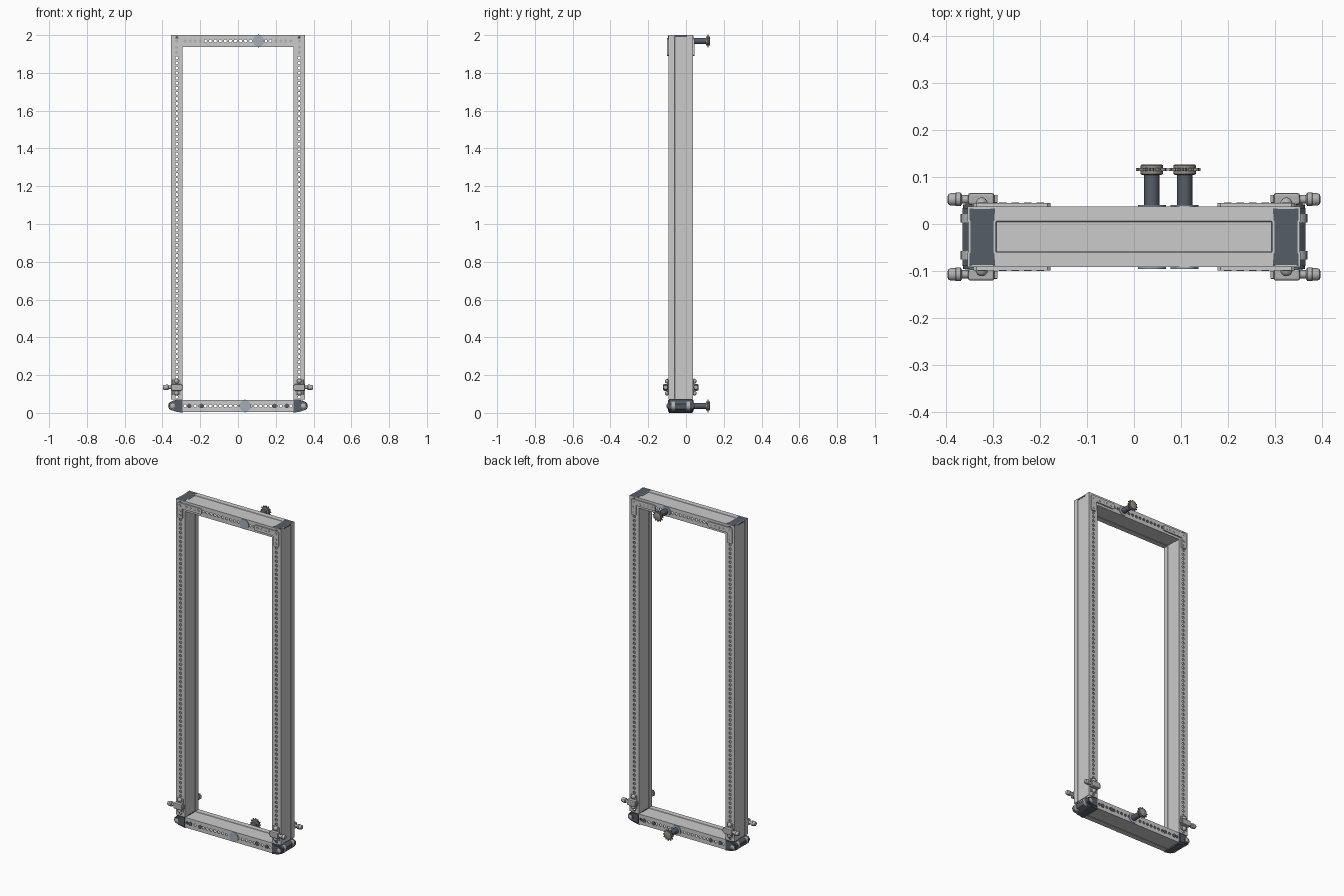
import bpy, bmesh, math
from mathutils import Matrix, Vector

if "Cube" in bpy.data.objects:
    bpy.data.objects.remove(bpy.data.objects["Cube"])

YC = -0.0275           # middle of the frame depth
W, D = 0.062, 0.129    # tube section


def mat(name, col):
    m = bpy.data.materials.new(name)
    m.diffuse_color = (*col, 1)
    m.use_nodes = True
    m.node_tree.nodes["Principled BSDF"].inputs["Base Color"].default_value = m.diffuse_color
    return m


DARK = mat("dark_plastic", (0.09, 0.11, 0.135))
BRONZE = mat("bronze", (0.30, 0.27, 0.24))
STEEL = mat("steel", (0.45, 0.45, 0.45))
BLUE = mat("bearing_blue", (0.36, 0.42, 0.48))


def finish(name, bm, m=None, smooth=False):
    me = bpy.data.meshes.new(name)
    bm.to_mesh(me)
    bm.free()
    ob = bpy.data.objects.new(name, me)
    bpy.context.collection.objects.link(ob)
    if m:
        me.materials.append(m)
    if smooth:
        bpy.context.view_layer.objects.active = ob
        ob.select_set(True)
        bpy.ops.object.shade_smooth_by_angle(angle=math.radians(35))
        ob.select_set(False)
    return ob


def box(name, x0, x1, y0, y1, z0, z1, m=None, bev=0.0):
    bm = bmesh.new()
    bmesh.ops.create_cube(bm, size=1)
    bmesh.ops.scale(bm, vec=(abs(x1 - x0), y1 - y0, z1 - z0), verts=bm.verts)
    bmesh.ops.translate(bm, vec=((x0 + x1) / 2, (y0 + y1) / 2, (z0 + z1) / 2), verts=bm.verts)
    if bev:
        bmesh.ops.bevel(bm, geom=bm.edges[:], offset=bev, segments=2, affect='EDGES', profile=0.5)
    return finish(name, bm, m)


def prism(name, pts, y0, y1, m=None, smooth=False):
    """Outline in (x, z) extruded along y."""
    bm = bmesh.new()
    f = bm.faces.new([bm.verts.new((x, y0, z)) for x, z in pts])
    r = bmesh.ops.extrude_face_region(bm, geom=[f])
    vs = [v for v in r['geom'] if isinstance(v, bmesh.types.BMVert)]
    bmesh.ops.translate(bm, vec=(0, y1 - y0, 0), verts=vs)
    bmesh.ops.recalc_face_normals(bm, faces=bm.faces)
    return finish(name, bm, m, smooth)


def lathe(name, prof, origin, axis, m=None, n=20):
    """Turned part: prof = (distance along axis, radius)."""
    bm = bmesh.new()
    rings = [[bm.verts.new((r * math.cos(2 * math.pi * i / n), r * math.sin(2 * math.pi * i / n), t))
              for i in range(n)] for t, r in prof]
    for a, b in zip(rings, rings[1:]):
        for i in range(n):
            j = (i + 1) % n
            bm.faces.new((a[i], a[j], b[j], b[i]))
    bm.faces.new(rings[0])
    bm.faces.new(rings[-1])
    bmesh.ops.recalc_face_normals(bm, faces=bm.faces)
    rot = Vector((0, 0, 1)).rotation_difference(Vector(axis)).to_matrix().to_4x4()
    bm.transform(Matrix.Translation(origin) @ rot)
    return finish(name, bm, m, True)


def tube(name, length, count, matrix):
    """Rectangular tube, perforated front and back, shallow groove on the sides."""
    bm = bmesh.new()
    p, r, n = length / count, 0.008, 16
    for sy in (-1, 1):
        for k in range(count):
            zc = p * (k + 0.5)
            inner, outer = [], []
            for i in range(n):
                c, s = math.cos(2 * math.pi * i / n), math.sin(2 * math.pi * i / n)
                q = max(abs(c), abs(s))
                inner.append(bm.verts.new((r * c, sy * D / 2, zc + r * s)))
                outer.append(bm.verts.new((c / q * W / 2, sy * D / 2, zc + s / q * p / 2)))
            for i in range(n):
                j = (i + 1) % n
                bm.faces.new((inner[i], inner[j], outer[j], outer[i]))
    for sx in (-1, 1):
        prof = [(W / 2, -D / 2), (W / 2, -0.0335), (W / 2 - 0.002, -0.0315),
                (W / 2 - 0.002, 0.0315), (W / 2, 0.0335), (W / 2, D / 2)]
        cols = [[bm.verts.new((sx * x, y, z)) for z in (0, length)] for x, y in prof]
        for a, b in zip(cols, cols[1:]):
            bm.faces.new((a[0], b[0], b[1], a[1]))
    bmesh.ops.remove_doubles(bm, verts=[v for v in bm.verts if abs(v.co.y) > D / 2 - 1e-4], dist=1e-5)
    for f in bm.faces:
        f.normal_update()
        c = f.calc_center_median()
        front = abs(c.y) > D / 2 - 1e-4
        if (f.normal.y * c.y if front else f.normal.x * c.x) < 0:
            f.normal_flip()
    bm.transform(matrix)
    ob = finish(name, bm)
    mod = ob.modifiers.new("wall", 'SOLIDIFY')
    mod.thickness, mod.offset = 0.005, -1


# Frame tubes
for s, side in ((-1, "left"), (1, "right")):
    tube(side + "_upright", 1.93, 72, Matrix.Translation((s * 0.324, YC, 0.07)))
turn = Matrix.Rotation(math.pi / 2, 4, 'Y')
tube("top_beam", 0.586, 22, Matrix.Translation((-0.293, YC, 1.969)) @ turn)
tube("bottom_beam", 0.586, 22, Matrix.Translation((-0.293, YC, 0.037)) @ turn)

for s, side in ((-1, "left"), (1, "right")):
    # Chamfered plug closing the top of the upright
    bm = bmesh.new()
    hx, hy, c = 0.0275, 0.061, 0.013
    oct_ = [(hx, hy - c), (hx - c, hy), (c - hx, hy), (-hx, hy - c),
            (-hx, c - hy), (c - hx, -hy), (hx - c, -hy), (hx, c - hy)]
    lo = [bm.verts.new((s * 0.324 + x, YC + y, 1.97)) for x, y in oct_]
    hi = [bm.verts.new((s * 0.324 + x, YC + y, 2.0)) for x, y in oct_]
    bm.faces.new(lo)
    bm.faces.new(hi)
    for i in range(8):
        j = (i + 1) % 8
        bm.faces.new((lo[i], lo[j], hi[j], hi[i]))
    bmesh.ops.recalc_face_normals(bm, faces=bm.faces)
    finish(side + "_top_plug", bm, DARK)
    box(side + "_top_plug_rim", s * 0.324 - 0.03, s * 0.324 + 0.03, YC - 0.063, YC + 0.063, 1.99, 1.997, DARK)

    # Dark hinge block under the upright
    prism(side + "_hinge_block",
          [(s * x, z) for x, z in ((0.293, 0.0), (0.335, 0.008), (0.362, 0.02), (0.366, 0.048),
                                   (0.35, 0.062), (0.325, 0.07), (0.293, 0.07))],
          YC - 0.062, YC + 0.062, DARK)
    # Hinge barrel with collars
    prof = [(-0.069, 0.010), (-0.069, 0.0185), (0.069, 0.0185), (0.069, 0.010)]
    lathe(side + "_hinge_barrel", prof, (s * 0.346, YC, 0.037), (0, 1, 0), DARK)
    for y in (-0.067, 0.012):
        lathe(side + "_hinge_collar", [(-0.009, 0.024), (0.009, 0.024)], (s * 0.346, y, 0.037), (0, 1, 0), STEEL)

    for d, face in ((-1, "front"), (1, "back")):
        fy = YC + d * D / 2

        def ys(a, b):
            return sorted((fy + d * a, fy + d * b))

        # L-shaped corner gusset and its bolts
        prism(f"{side}_{face}_gusset",
              [(s * x, z) for x, z in ((0.342, 1.895), (0.342, 1.98), (0.336, 1.986), (0.184, 1.986), (0.178, 1.98),
                                       (0.178, 1.958), (0.184, 1.952), (0.308, 1.952), (0.308, 1.895),
                                       (0.313, 1.89), (0.337, 1.89))],
              *ys(0, 0.0075))
        for x, z in ((0.2, 1.969), (0.227, 1.969), (0.253, 1.969), (0.28, 1.969), (0.325, 1.969),
                     (0.325, 1.936), (0.325, 1.908)):
            lathe(f"{side}_{face}_gusset_bolt", [(0, 0.008), (0.0085, 0.008)],
                  (s * x, fy, z), (0, d, 0), STEEL, 12)
        # Hinge face plate
        prism(f"{side}_{face}_hinge_plate",
              [(s * x, z) for x, z in ((0.296, 0.012), (0.35, 0.018), (0.362, 0.03), (0.362, 0.045),
                                       (0.345, 0.056), (0.325, 0.064), (0.296, 0.064))],
              *ys(-0.004, 0.004), DARK)
        lathe(f"{side}_{face}_hinge_bolt", [(0, 0.013), (0.007, 0.013), (0.010, 0.008)],
              (s * 0.346, fy, 0.037), (0, d, 0), STEEL)
        # Bolts on the bottom beam
        for x in (0.193, 0.258):
            lathe(f"{side}_{face}_beam_bolt", [(0, 0.012), (0.003, 0.012), (0.005, 0.007)],
                  (s * x, fy, 0.037), (0, d, 0), DARK, 16)
        # Spring latch: base plate, body, lock ring, knob and two domed screws
        box(f"{side}_{face}_latch_plate", s * 0.304, s * 0.346, *ys(0, 0.006), 0.095, 0.178, STEEL, 0.002)
        box(f"{side}_{face}_latch_body", s * 0.298, s * 0.354, *ys(0.004, 0.029), 0.117, 0.153, STEEL, 0.005)
        box(f"{side}_{face}_latch_foot", s * 0.291, s * 0.302, *ys(0.008, 0.025), 0.124, 0.147, STEEL, 0.002)
        ly = fy + d * 0.0155
        lathe(f"{side}_{face}_latch_rod", [(0, 0.009), (0.03, 0.009)], (s * 0.345, ly, 0.135), (s, 0, 0), STEEL)
        lathe(f"{side}_{face}_latch_knob",
              [(0, 0.010), (0.003, 0.0145), (0.013, 0.0145), (0.014, 0.0135), (0.024, 0.0135),
               (0.029, 0.011), (0.031, 0.006)], (s * 0.367, ly, 0.135), (s, 0, 0), STEEL)
        for z in (0.104, 0.168):
            lathe(f"{side}_{face}_latch_screw", [(0, 0.013), (0.006, 0.0125), (0.012, 0.009), (0.015, 0.004)],
                  (s * 0.325, fy + d * 0.004, z), (0, d, 0), STEEL, 16)

# Sprocket shafts on the top and bottom beams
for name, x, z in (("top", 0.108, 1.969), ("bottom", 0.038, 0.037)):
    for d, face in ((-1, "front"), (1, "back")):
        lathe(f"{name}_{face}_bearing", [(0, 0.03), (0.004, 0.03)], (x, YC + d * D / 2, z), (0, d, 0), BLUE, 28)
    lathe(name + "_shaft", [(-0.096, 0.007), (0.127, 0.007)], (x, 0, z), (0, 1, 0), STEEL, 12)
    lathe(name + "_spacer", [(0.037, 0.0165), (0.106, 0.0165)], (x, 0, z), (0, 1, 0), DARK)
    lathe(name + "_sprocket_hub", [(0.105, 0.021), (0.107, 0.024), (0.125, 0.024), (0.127, 0.021)],
          (x, 0, z), (0, 1, 0), BRONZE, 24)
    teeth = []
    for k in range(12):
        for off, r in ((-0.36, 0.025), (-0.13, 0.034), (0.13, 0.034), (0.36, 0.025)):
            a = 2 * math.pi * (k + off) / 12
            teeth.append((x + r * math.cos(a), z + r * math.sin(a)))
    prism(name + "_sprocket_teeth", teeth, 0.113, 0.119, BRONZE)
